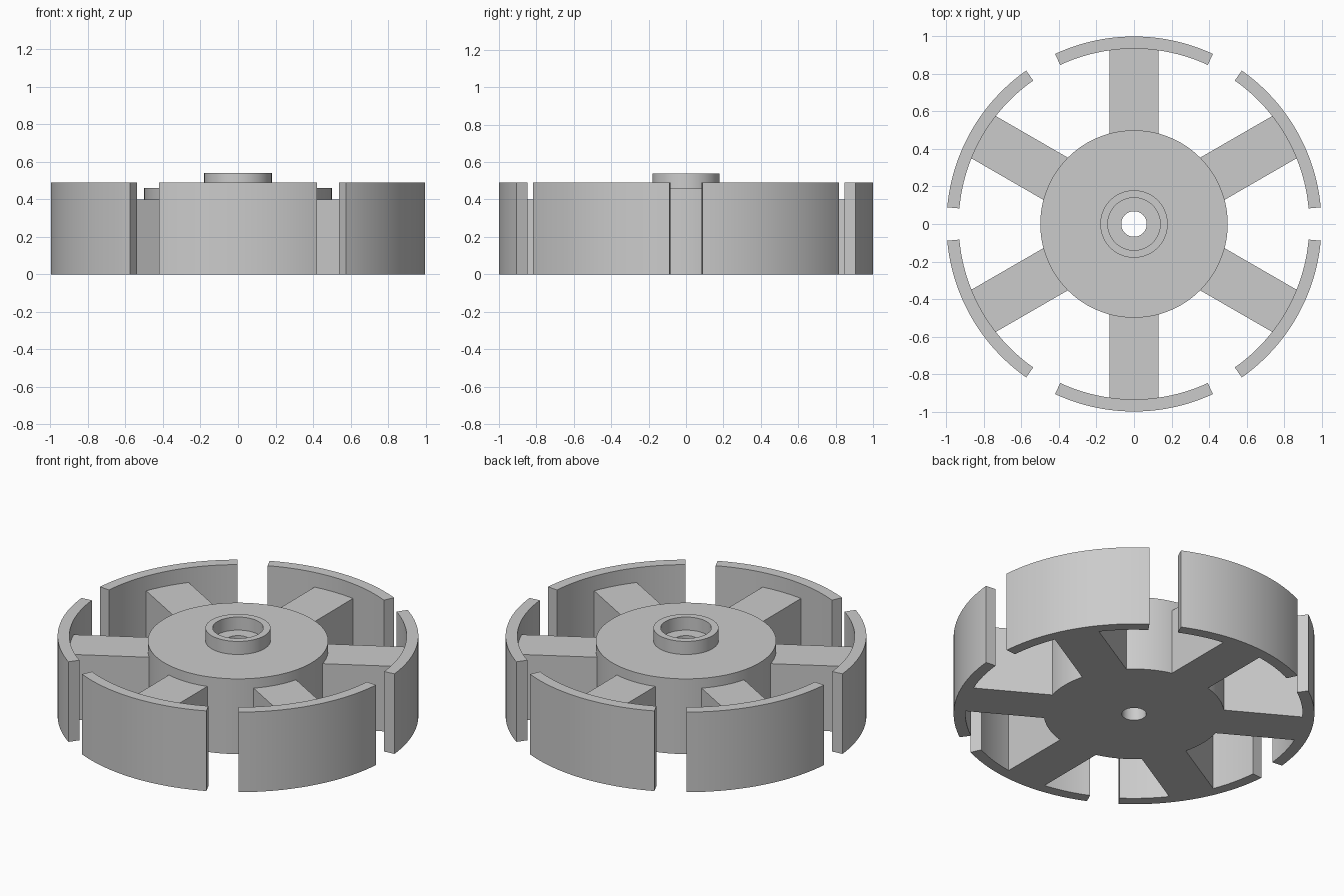
import bpy
import bmesh
from math import radians, asin, cos, sin, pi
from mathutils import Matrix

ARMS = 6
HUB_R, RIM_IN, RIM_OUT = 0.5, 0.935, 1.0
ARM_HALF = 0.13
SHOE_HALF = radians(24.9)

cube = bpy.data.objects.get("Cube")
if cube:
    bpy.data.objects.remove(cube, do_unlink=True)

grey = bpy.data.materials.new("plain grey")
grey.use_nodes = True
colour = (0.6, 0.6, 0.6, 1)
grey.diffuse_color = colour
grey.node_tree.nodes["Principled BSDF"].inputs["Base Color"].default_value = colour


def finish(name, bm):
    """Turn a bmesh into a shaded object with outward normals."""
    bmesh.ops.recalc_face_normals(bm, faces=bm.faces)
    mesh = bpy.data.meshes.new(name)
    bm.to_mesh(mesh)
    bm.free()
    mesh.materials.append(grey)
    obj = bpy.data.objects.new(name, mesh)
    bpy.context.collection.objects.link(obj)
    bpy.ops.object.select_all(action="DESELECT")
    obj.select_set(True)
    bpy.context.view_layer.objects.active = obj
    bpy.ops.object.shade_smooth_by_angle(angle=radians(30))
    return obj


def lathe(name, profile, steps=96):
    """Revolve a closed (radius, height) profile around z."""
    bm = bmesh.new()
    rings = []
    for i in range(steps):
        a = 2 * pi * i / steps
        rings.append([bm.verts.new((r * cos(a), r * sin(a), z)) for r, z in profile])
    n = len(profile)
    for i in range(steps):
        here, after = rings[i], rings[(i + 1) % steps]
        for j in range(n):
            k = (j + 1) % n
            bm.faces.new((here[j], after[j], after[k], here[k]))
    return finish(name, bm)


def arc_block(name, r_in, half_in, r_out, half_out, height, turn, steps):
    """Extrude the area between two arcs centred on +x, then turn it about z."""
    bm = bmesh.new()
    pairs = []
    for i in range(steps + 1):
        t = 2 * i / steps - 1
        pairs.append([bm.verts.new((r * cos(t * h), r * sin(t * h), 0))
                      for r, h in ((r_in, half_in), (r_out, half_out))])
    for (a, b), (c, d) in zip(pairs, pairs[1:]):
        bm.faces.new((a, b, d, c))
    grown = bmesh.ops.extrude_face_region(bm, geom=bm.faces[:])
    top = [v for v in grown["geom"] if isinstance(v, bmesh.types.BMVert)]
    bmesh.ops.translate(bm, verts=top, vec=(0, 0, height))
    bmesh.ops.rotate(bm, verts=bm.verts, matrix=Matrix.Rotation(turn, 3, "Z"))
    return finish(name, bm)


# Hub with raised collar, counterbore and shaft hole
lathe("hub", [(0.068, 0), (HUB_R, 0), (HUB_R, 0.46), (0.18, 0.46),
              (0.18, 0.54), (0.14, 0.54), (0.14, 0.46), (0.068, 0.46)])

# Straight-sided arms and curved rim shoes
r_a, r_b = HUB_R - 0.003, RIM_IN + 0.002
for i in range(ARMS):
    turn = radians(30) + i * 2 * pi / ARMS
    arc_block(f"arm_{i + 1}", r_a, asin(ARM_HALF / r_a), r_b, asin(ARM_HALF / r_b),
              0.4, turn, 8)
    arc_block(f"rim_shoe_{i + 1}", RIM_IN, SHOE_HALF, RIM_OUT, SHOE_HALF,
              0.49, turn, 24)
